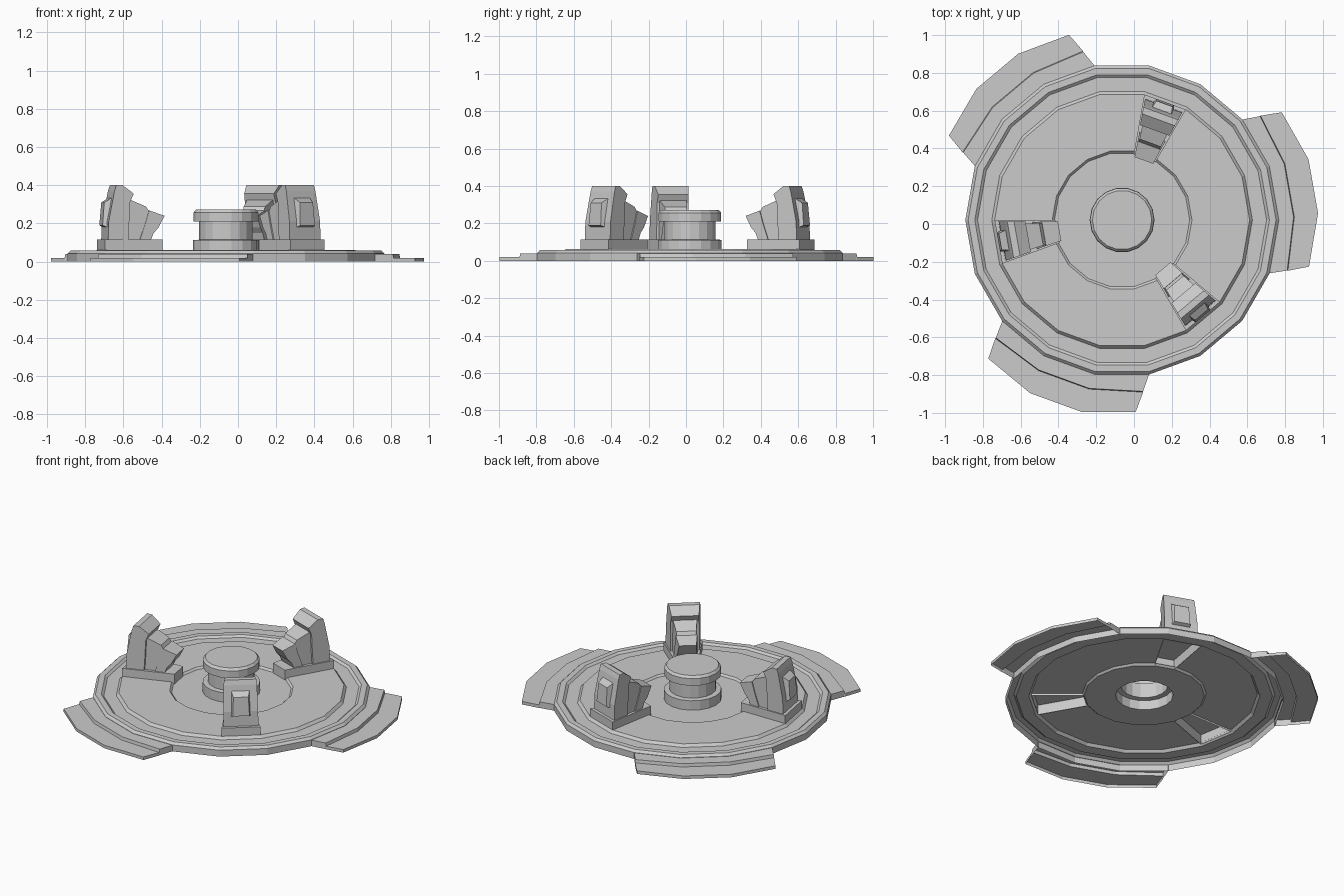
import bpy, bmesh, math
from mathutils import Vector

cube = bpy.data.objects.get("Cube")
if cube:
    bpy.data.objects.remove(cube, do_unlink=True)

CENTRE = (-0.063, 0.021, 0)
SIDES = 18

grey = bpy.data.materials.new("plain_grey")
grey.use_nodes = True
grey.diffuse_color = (0.6, 0.6, 0.6, 1)
grey.node_tree.nodes["Principled BSDF"].inputs["Base Color"].default_value = (0.6, 0.6, 0.6, 1)


def finish(bm, name, turn=0):
    """Turn a bmesh into a flat shaded object around the disc centre."""
    mesh = bpy.data.meshes.new(name)
    bm.to_mesh(mesh)
    bm.free()
    mesh.materials.append(grey)
    obj = bpy.data.objects.new(name, mesh)
    obj.location = CENTRE
    obj.rotation_euler.z = math.radians(turn)
    bpy.context.collection.objects.link(obj)
    return obj


def polar(r, degrees, z):
    a = math.radians(degrees)
    return Vector((r * math.cos(a), r * math.sin(a), z))


def lathe(name, profile, skip=lambda ring, side: False, cap=False):
    """Spin an (r, z) profile, listed from the outside inwards."""
    bm = bmesh.new()
    step = 360 / SIDES
    rings = [[bm.verts.new(polar(r, s * step, z)) for s in range(SIDES)] for r, z in profile]
    for i in range(len(rings) - 1):
        a, b = rings[i], rings[i + 1]
        for s in range(SIDES):
            t = (s + 1) % SIDES
            if not skip(i, s):
                bm.faces.new((a[s], a[t], b[t], b[s]))
    if cap:
        bm.faces.new(rings[-1])
    return finish(bm, name)


def wedge(name, profile, spread, turn, open_bottom=False):
    """Side profile in (r, z), widening with the distance from the centre."""
    bm = bmesh.new()
    left = [bm.verts.new((r, r * spread, z)) for r, z in profile]
    right = [bm.verts.new((r, -r * spread, z)) for r, z in profile]
    bm.faces.new(left)
    bm.faces.new(right[::-1])
    n = len(profile)
    for i in range(n - 1 if open_bottom else n):
        j = (i + 1) % n
        bm.faces.new((left[i], right[i], right[j], left[j]))
    bmesh.ops.recalc_face_normals(bm, faces=bm.faces[:])
    return finish(bm, name, turn)


# Thin stepped disc with open slots under the three posts
PLATEAU = 5
lathe("stepped_disc",
      [(0.83, 0), (0.83, 0.042), (0.815, 0.057), (0.78, 0.057), (0.765, 0.045),
       (0.69, 0.045), (0.675, 0.062), (0.37, 0.062), (0.358, 0.05), (0.172, 0.05)],
      skip=lambda ring, side: ring == PLATEAU + 1 and side % 6 == 3)

# Hollow central knob with a waist
lathe("centre_knob",
      [(0.172, 0.05), (0.172, 0.112), (0.14, 0.115), (0.14, 0.21), (0.17, 0.21),
       (0.17, 0.257), (0.157, 0.272)], cap=True)


def wing(name, turn):
    """Two-level plate along the rim with a skirt round its free edges."""
    bm = bmesh.new()
    rows = [((0.826, 0.826), 10, 0.04), ((0.914, 0.908), 9, 0.04),
            ((0.918, 0.912), 9, 0.02), ((1.02, 1.038), 8, 0.02)]
    grid = []
    for (end_r, mid_r), spread, z in rows:
        grid.append([bm.verts.new(polar(end_r if abs(k) == 3 else mid_r, k * spread, z))
                     for k in (-3, -1, 1, 3)])
    for a, b in zip(grid, grid[1:]):
        for i in range(3):
            bm.faces.new((a[i], b[i], b[i + 1], a[i + 1]))
    inner = set(grid[0])
    free = [e for e in bm.edges if e.is_boundary and not set(e.verts) <= inner]
    skirt = bmesh.ops.extrude_edge_only(bm, edges=free)["geom"]
    for v in skirt:
        if isinstance(v, bmesh.types.BMVert):
            v.co.z = 0
    bmesh.ops.recalc_face_normals(bm, faces=bm.faces[:])
    return finish(bm, name, turn)


def window(name, turn):
    """Raised tapered panel on the back of a post."""
    bm = bmesh.new()
    back = [bm.verts.new((r, y, z)) for r, y, z in
            ((0.63, -0.062, 0.175), (0.63, 0.062, 0.175), (0.6, 0.058, 0.345), (0.6, -0.058, 0.345))]
    front = [bm.verts.new((r, y, z)) for r, y, z in
             ((0.665, -0.05, 0.19), (0.665, 0.05, 0.19), (0.655, 0.045, 0.31), (0.655, -0.045, 0.31))]
    bm.faces.new(front)
    for i in range(4):
        j = (i + 1) % 4
        bm.faces.new((back[i], back[j], front[j], front[i]))
    bmesh.ops.recalc_face_normals(bm, faces=bm.faces[:])
    return finish(bm, name, turn)


for n in range(3):
    label = ("back", "right", "front")[n]
    turn = 70 + 120 * n
    wing("wing_" + label, turn + 60)
    # Open-bottomed footing
    wedge("post_base_" + label,
          [(0.665, 0.05), (0.665, 0.115), (0.347, 0.115), (0.347, 0.05)],
          math.tan(math.radians(10)), turn, open_bottom=True)
    # Tall back block
    wedge("post_back_" + label,
          [(0.645, 0.115), (0.642, 0.21), (0.61, 0.37), (0.6, 0.4), (0.565, 0.4),
           (0.505, 0.356), (0.525, 0.31), (0.53, 0.2), (0.535, 0.115)], 0.163, turn)
    # Narrower middle sleeve
    wedge("post_middle_" + label,
          [(0.56, 0.115), (0.56, 0.33), (0.525, 0.325), (0.435, 0.288), (0.415, 0.255),
           (0.435, 0.19), (0.45, 0.115)], 0.138, turn)
    # Inner tip hooked towards the centre
    wedge("post_tip_" + label,
          [(0.47, 0.115), (0.44, 0.2), (0.42, 0.268), (0.336, 0.24), (0.369, 0.178),
           (0.395, 0.15), (0.41, 0.115)], 0.155, turn)
    window("post_window_" + label, turn)
